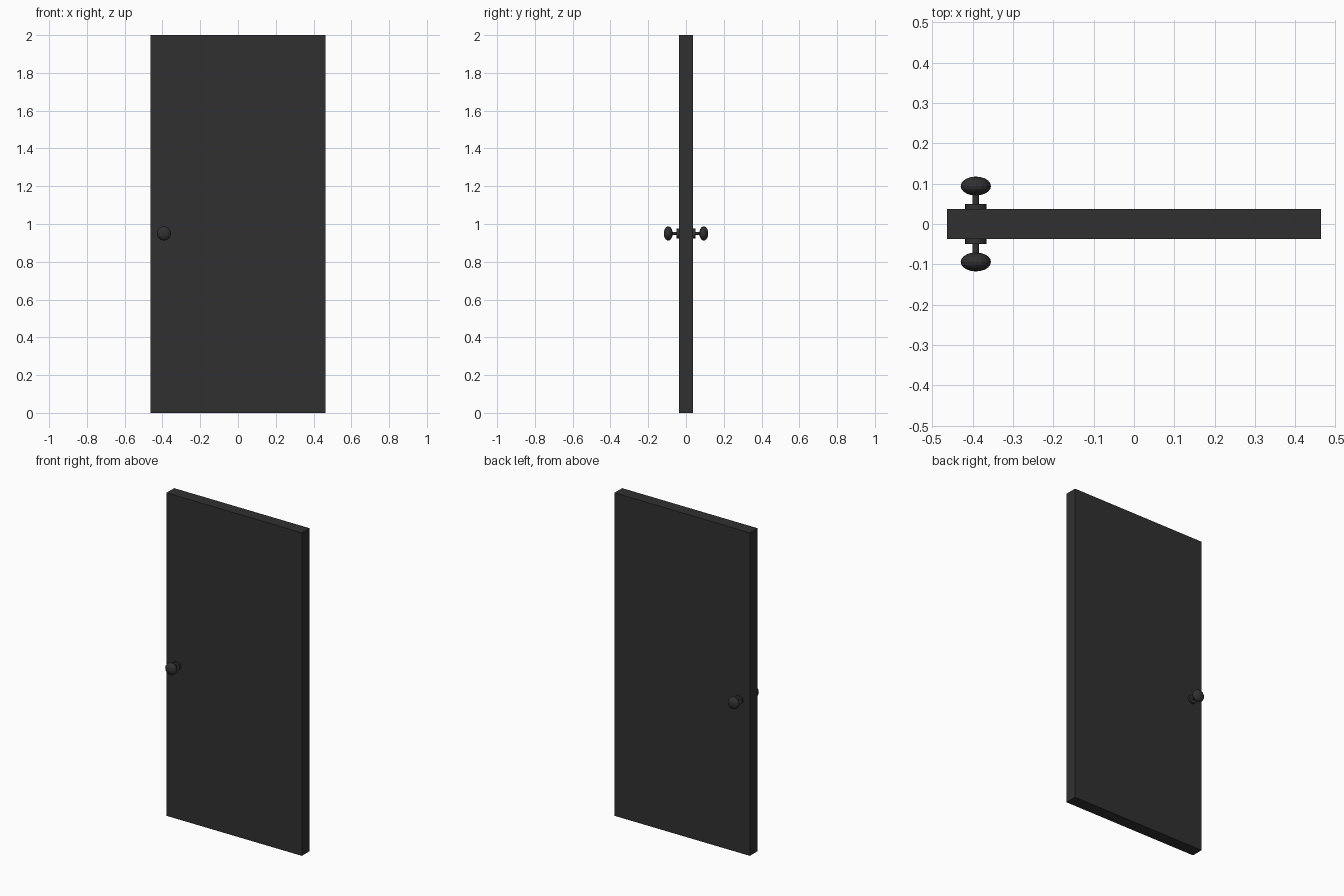
import bpy
import math

if "Cube" in bpy.data.objects:
    bpy.data.objects.remove(bpy.data.objects["Cube"])

# Single charcoal colour used everywhere
mat = bpy.data.materials.new("charcoal")
mat.diffuse_color = (0.03, 0.03, 0.03, 1.0)
mat.use_nodes = True
mat.node_tree.nodes["Principled BSDF"].inputs["Base Color"].default_value = mat.diffuse_color

KNOB_X, KNOB_Z = -0.392, 0.95
HALF_T = 0.0375  # half the door thickness


def finish(name):
    ob = bpy.context.object
    ob.name = name
    ob.data.materials.append(mat)
    return ob


def rod(name, radius, y0, y1, sides):
    """Cylinder along y at the knob position."""
    bpy.ops.mesh.primitive_cylinder_add(
        vertices=sides, radius=radius, depth=abs(y1 - y0),
        location=(KNOB_X, (y0 + y1) / 2, KNOB_Z), rotation=(math.pi / 2, 0, 0))
    return finish(name)


# Door slab
bpy.ops.mesh.primitive_cube_add(size=1, location=(0, 0, 1))
slab = finish("door_slab")
slab.scale = (0.927, HALF_T * 2, 2.0)

# Round plate, stem and flattened knob on each face
for side, s in (("front", -1), ("back", 1)):
    rod(side + "_rosette", 0.027, s * (HALF_T - 0.002), s * 0.050, 16)
    rod(side + "_stem", 0.008, s * 0.048, s * 0.080, 12)
    bpy.ops.mesh.primitive_uv_sphere_add(
        segments=16, ring_count=10, radius=1,
        location=(KNOB_X, s * 0.094, KNOB_Z), rotation=(math.pi / 2, 0, 0))
    knob = finish(side + "_knob")
    knob.scale = (0.0375, 0.0375, 0.0235)
